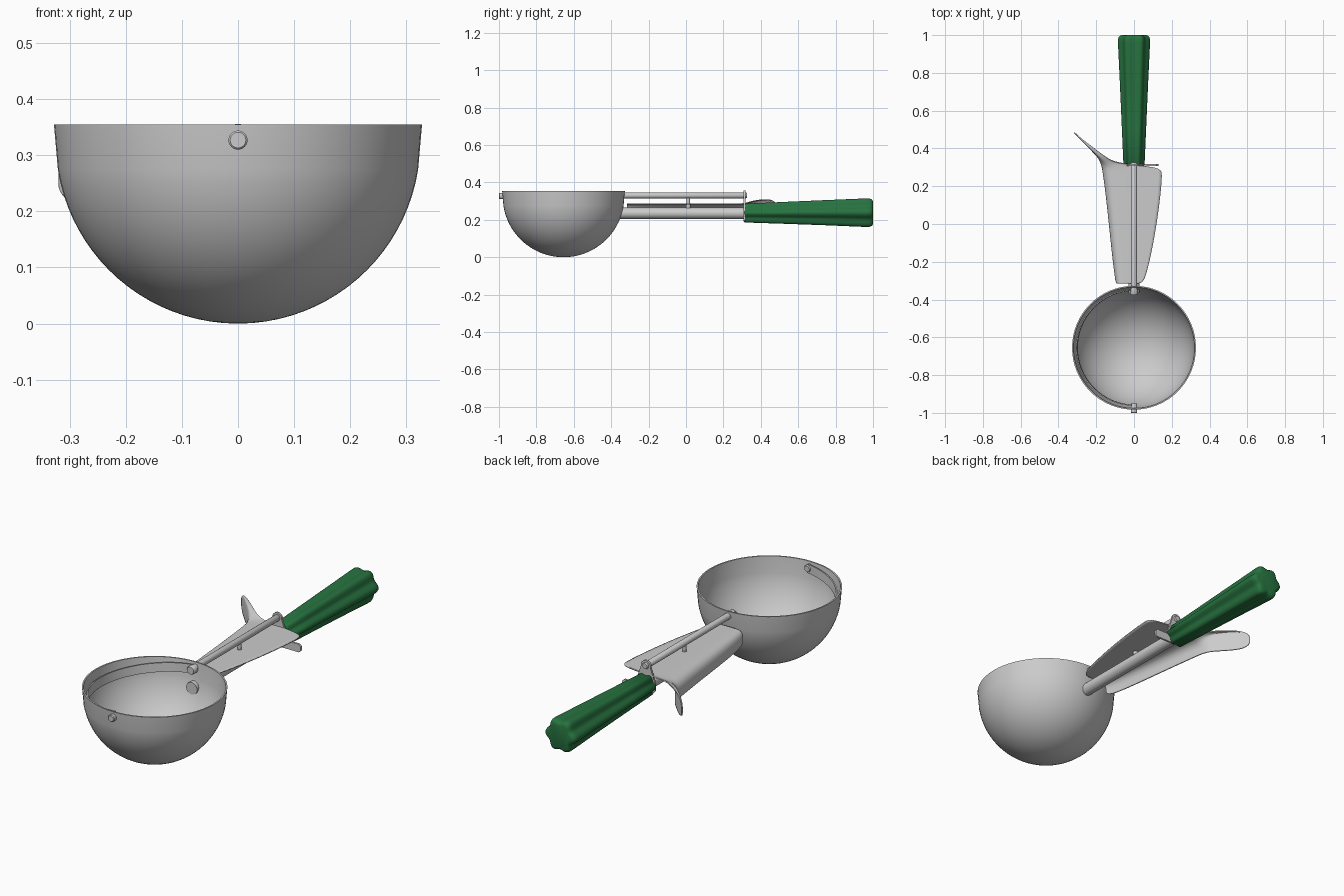
import bpy, bmesh, math
from math import sin, cos, pi, radians
from mathutils import Vector

if "Cube" in bpy.data.objects:
    bpy.data.objects.remove(bpy.data.objects["Cube"])


def make(name, verts, faces, smooth=True, angle=40):
    me = bpy.data.meshes.new(name)
    me.from_pydata(verts, [], faces)
    bm = bmesh.new()
    bm.from_mesh(me)
    bmesh.ops.remove_doubles(bm, verts=bm.verts, dist=1e-5)
    bmesh.ops.recalc_face_normals(bm, faces=bm.faces)
    bm.to_mesh(me)
    bm.free()
    ob = bpy.data.objects.new(name, me)
    bpy.context.collection.objects.link(ob)
    if smooth:
        bpy.ops.object.select_all(action='DESELECT')
        ob.select_set(True)
        bpy.context.view_layer.objects.active = ob
        bpy.ops.object.shade_smooth_by_angle(angle=radians(angle))
    return ob


def loft(name, rings, closed=True, caps=True, angle=40):
    """Skin a list of equal-length rings."""
    n = len(rings[0])
    verts = [p for r in rings for p in r]
    faces = []
    for i in range(len(rings) - 1):
        for j in range(n if closed else n - 1):
            k = (j + 1) % n
            faces.append((i*n + j, i*n + k, (i+1)*n + k, (i+1)*n + j))
    if caps:
        faces += [tuple(range(n)), tuple(range(len(verts) - n, len(verts)))]
    return make(name, verts, faces, angle=angle)


def rod(name, profile, x=0, z=0, n=24):
    """Round bar along y; profile is a list of (y, radius)."""
    return loft(name, [[(x + r*cos(2*pi*j/n), y, z + r*sin(2*pi*j/n)) for j in range(n)]
                       for y, r in profile])


# bowl: hollow revolved shell with a slightly flared rim
CY, R, T = -0.655, 0.325, 0.007
angs = [radians(1 + 80*i/20) for i in range(21)]
outer = [(R*sin(a), R - R*cos(a)) for a in angs] + [(0.328, 0.355)]
inner = [((R-T)*sin(a), R - (R-T)*cos(a)) for a in angs] + [(0.328 - T, 0.355)]
N = 64
loft("bowl", [[(r*cos(2*pi*j/N), CY + r*sin(2*pi*j/N), z) for j in range(N)]
              for r, z in outer + inner[::-1]])

# sweeper blade: narrow strip around the left inside wall
rings = []
RB, W, PH = 0.307, 0.022, radians(6)
side = Vector((-cos(PH), 0, -sin(PH)))
across = Vector((-sin(PH), 0, cos(PH)))
for i in range(33):
    th = pi*i/32
    ring = []
    for rr, w in ((RB, W), (RB, -W), (RB - .006, -W), (RB - .006, W)):
        p = Vector((0, CY, 0.327)) + side*(rr*sin(th)) + Vector((0, -rr*cos(th), 0)) + across*w
        ring.append(p)
    rings.append(ring)
loft("sweeper_blade", rings)

# pivots and rods
rod("front_rivet", [(-1.0, .014), (-.997, .017), (-.955, .017), (-.95, .014)], z=.327)
rod("back_pivot", [(-.375, .018), (-.37, .021), (-.345, .021)], z=.327)
rod("upper_rod", [(-.36, .016), (.32, .016), (.325, .013)], z=.33)
rod("lower_rod", [(-.365, .03), (.33, .03)], z=.235)

# pin under the upper rod
n = 16
loft("pin", [[(r*cos(2*pi*j/n), .012 + r*sin(2*pi*j/n), z) for j in range(n)]
             for z, r in ((.255, .012), (.29, .012), (.2901, .009), (.325, .009))])

# bracket joining both rods, with a side tab
arc = [(.026*cos(a), .33 + .026*sin(a)) for a in [pi*(-.05 + 1.1*i/12) for i in range(13)]]
outline = arc + [(-.05, .255), (-.05, .215), (-.03, .19), (.12, .19),
                 (.13, .2), (.13, .22), (.12, .23), (.05, .23), (.05, .255)]
loft("bracket", [[(x, y, z) for x, z in outline] for y in (.307, .317)])

# thumb lever: flat plate bending down on the left, flaring out past the bracket
# each station is the upper/right edge point and the lower/left edge point
stations = [
    ((.04, -.315, .285), (-.09, -.315, .235)),
    ((.062, -.285, .285), (-.097, -.30, .215)),
    ((.098, -.13, .285), (-.117, -.13, .21)),
    ((.128, .05, .285), (-.135, .05, .207)),
    ((.145, .2, .285), (-.152, .2, .205)),
    ((.149, .27, .285), (-.163, .275, .205)),
    ((.14, .302, .285), (-.168, .305, .205)),
    ((-.08, .318, .287), (-.178, .335, .205)),
    ((-.14, .345, .297), (-.195, .36, .205)),
    ((-.205, .397, .306), (-.226, .392, .205)),
    ((-.272, .448, .308), (-.278, .445, .207)),
    ((-.305, .474, .295), (-.306, .472, .22)),
    ((-.318, .484, .275), (-.318, .484, .24)),
]
section = [(0, 0), (.25, 0), (.5, 0), (.75, 0), (.88, .04), (.96, .18), (1, .45), (1, .72), (1, 1)]
rings = [[(a[0] + (b[0]-a[0])*f, a[1] + (b[1]-a[1])*f, a[2] + (b[2]-a[2])*g) for f, g in section]
         for a, b in stations]
lever = loft("thumb_lever", rings, closed=False, caps=False, angle=60)
sub = lever.modifiers.new("smooth", 'SUBSURF')
sub.levels = sub.render_levels = 2
sol = lever.modifiers.new("thickness", 'SOLIDIFY')
sol.thickness = 0.006
sol.offset = 0

# handle: tapered grip with six rounded ridges
n = 72
handle = loft("handle", [
    [(r*(.91 + .09*cos(6*2*pi*j/n))*cos(2*pi*j/n), y,
      zc + r*(.91 + .09*cos(6*2*pi*j/n))*sin(2*pi*j/n)) for j in range(n)]
    for y, r, zc in ((.31, .052, .236), (.315, .056, .236), (.5, .064, .237), (.75, .075, .238),
                     (.96, .085, .238), (.978, .085, .238), (.99, .081, .238),
                     (.997, .074, .238), (1.0, .064, .238))])
green = bpy.data.materials.new("green_grip")
green.diffuse_color = (0.02, 0.17, 0.05, 1)
green.use_nodes = True
green.node_tree.nodes["Principled BSDF"].inputs["Base Color"].default_value = green.diffuse_color
handle.data.materials.append(green)
